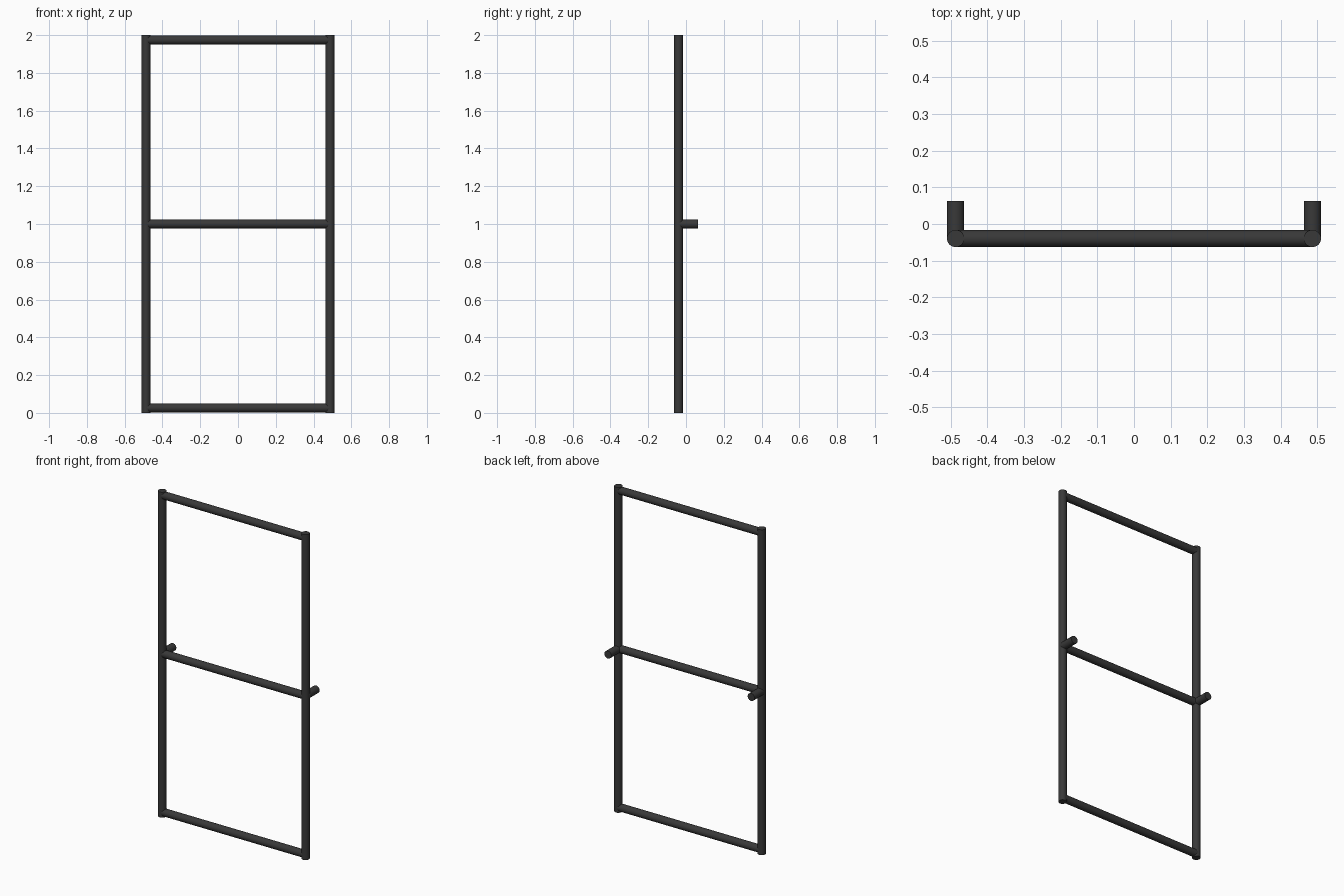
import bpy
from mathutils import Vector

if "Cube" in bpy.data.objects:
    bpy.data.objects.remove(bpy.data.objects["Cube"])

R = 0.0235      # tube radius
X = 0.487       # post offset from centre
Y = -0.0395     # frame plane
BACK = 0.063    # end of the wall pegs

mat = bpy.data.materials.new("dark_metal")
mat.diffuse_color = (0.04, 0.04, 0.04, 1)
mat.use_nodes = True
mat.node_tree.nodes["Principled BSDF"].inputs["Base Color"].default_value = mat.diffuse_color


def tube(name, start, end, radius=R):
    """Capped round tube between two points."""
    a, b = Vector(start), Vector(end)
    bpy.ops.mesh.primitive_cylinder_add(
        vertices=32, radius=radius, depth=(b - a).length, location=(a + b) / 2)
    ob = bpy.context.object
    ob.name = name
    ob.rotation_euler = (b - a).to_track_quat('Z', 'Y').to_euler()
    ob.data.materials.append(mat)
    bpy.ops.object.shade_smooth_by_angle()
    return ob


# upright posts, each with a peg pointing backwards at mid height
for side, s in (("left", -1), ("right", 1)):
    tube(side + "_post", (s * X, Y, 0), (s * X, Y, 2))
    tube(side + "_wall_peg", (s * X, Y, 1), (s * X, BACK, 1))

# horizontal rails between the posts
for name, z in (("bottom", 0.026), ("middle", 1.0), ("top", 1.974)):
    tube(name + "_rail", (-X, Y, z), (X, Y, z), R - 0.0005)
